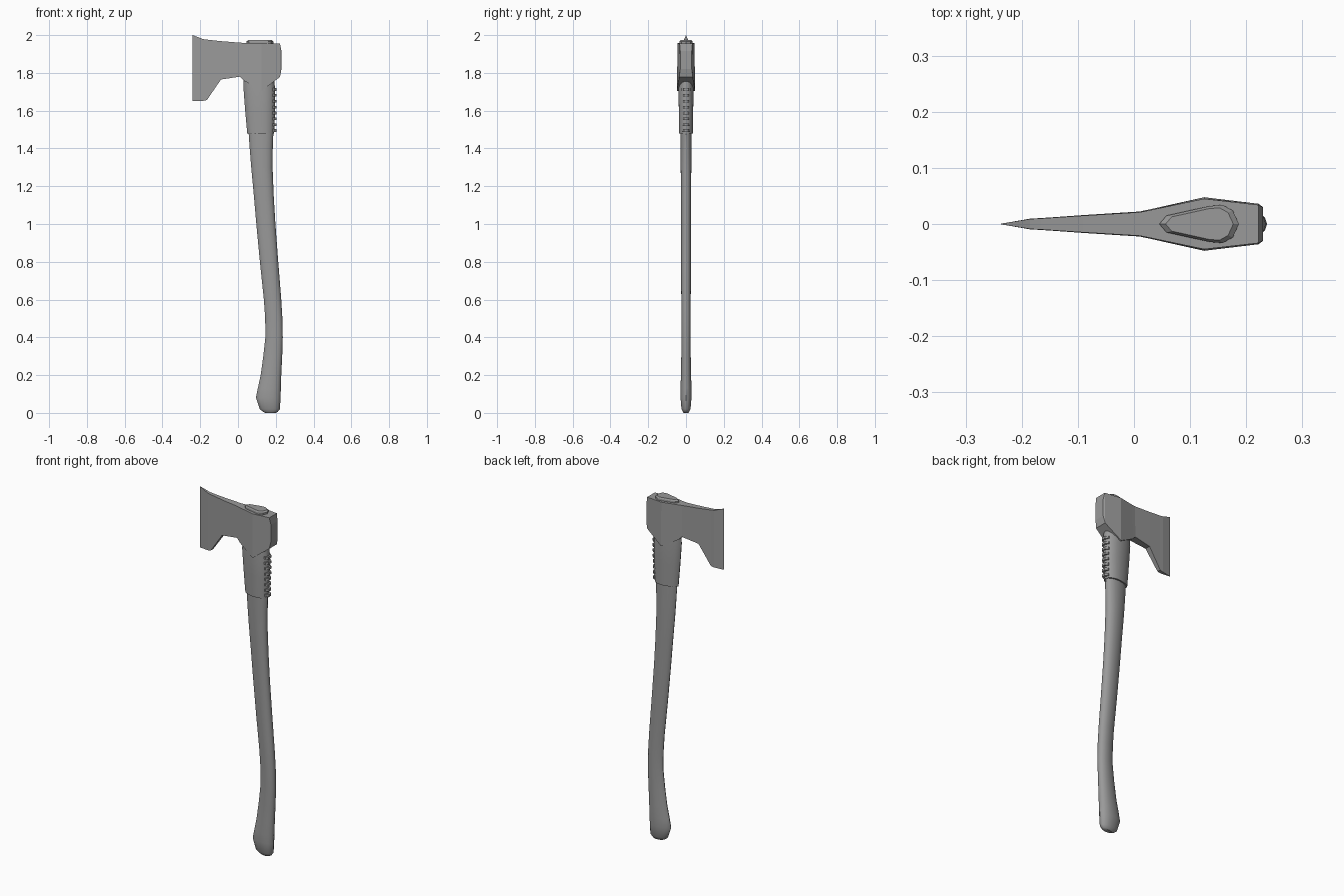
import bpy, bmesh
from math import sin, cos, pi, radians

cube = bpy.data.objects.get("Cube")
if cube:
    bpy.data.objects.remove(cube, do_unlink=True)

grey = bpy.data.materials.new("plain grey")
grey.use_nodes = True
colour = (0.32, 0.32, 0.32, 1)
grey.diffuse_color = colour
grey.node_tree.nodes["Principled BSDF"].inputs["Base Color"].default_value = colour


def loft(name, rings, smooth=0):
    """Skin a list of equally sized vertex rings and cap both ends."""
    bm = bmesh.new()
    loops = [[bm.verts.new(p) for p in ring] for ring in rings]
    count = len(loops[0])
    for a, b in zip(loops, loops[1:]):
        for i in range(count):
            j = (i + 1) % count
            bm.faces.new((a[i], a[j], b[j], b[i]))
    bm.faces.new(loops[0])
    bm.faces.new(loops[-1])
    bmesh.ops.remove_doubles(bm, verts=bm.verts, dist=0.0002)
    bmesh.ops.recalc_face_normals(bm, faces=bm.faces)
    mesh = bpy.data.meshes.new(name)
    bm.to_mesh(mesh)
    bm.free()
    mesh.materials.append(grey)
    obj = bpy.data.objects.new(name, mesh)
    bpy.context.collection.objects.link(obj)
    if smooth:
        bpy.ops.object.select_all(action='DESELECT')
        obj.select_set(True)
        bpy.context.view_layer.objects.active = obj
        bpy.ops.object.shade_smooth_by_angle(angle=radians(smooth))
    return obj


def egg(z, left, right, half, sides=16, shift=0.2):
    """Egg-shaped section, narrower towards the cutting edge."""
    mid, rad = (left + right) / 2, (right - left) / 2
    angles = [2 * pi * i / sides for i in range(sides)]
    return [(mid + rad * cos(a), half * sin(a) * (1 + shift * cos(a)), z)
            for a in angles]


# Curved handle with a swollen, rounded foot: height, left, right, half depth
handle = [
    (0.005, 0.135, 0.21, 0.016), (0.02, 0.115, 0.222, 0.024),
    (0.08, 0.095, 0.225, 0.029), (0.13, 0.105, 0.227, 0.029),
    (0.2, 0.12, 0.229, 0.027), (0.3, 0.134, 0.234, 0.025),
    (0.4, 0.145, 0.237, 0.025), (0.5, 0.144, 0.235, 0.025),
    (0.6, 0.137, 0.229, 0.025), (0.8, 0.116, 0.213, 0.026),
    (1.0, 0.097, 0.198, 0.026), (1.15, 0.084, 0.189, 0.027),
    (1.3, 0.07, 0.183, 0.028), (1.4, 0.062, 0.184, 0.028),
    (1.5, 0.055, 0.188, 0.028),
]
foot = egg(0, 0.145, 0.2, 0.012)
loft("handle", [foot] + [egg(*s) for s in handle], 40)

# Thicker sleeve below the head
sleeve = [(1.478, 0.049, 0.191, 0.036), (1.6, 0.038, 0.196, 0.038),
          (1.72, 0.029, 0.196, 0.04), (1.78, 0.03, 0.19, 0.036)]
loft("sleeve", [egg(*s) for s in sleeve], 40)

# Raised grip ribs on the back of the sleeve
for i in range(8):
    z = 1.495 + 0.031 * i
    half = 0.02 + 0.0006 * i
    ring = [(0.165, -half), (0.19, -half), (0.203, -half * 0.5),
            (0.203, half * 0.5), (0.19, half), (0.165, half)]
    loft(f"grip_rib_{i + 1}", [[(x, y, z + dz) for x, y in ring]
                               for dz in (-0.007, 0.007)])

# Head stations from the edge to the poll: x, half thickness, top, bottom
stations = [
    (-0.24, 0, 2.0, 1.65), (-0.185, 0.009, 1.979, 1.652),
    (-0.165, 0.01, 1.976, 1.656), (-0.09, 0.015, 1.968, 1.765),
    (0.01, 0.021, 1.96, 1.78), (0.03, 0.025, 1.959, 1.76),
    (0.125, 0.045, 1.957, 1.705), (0.222, 0.034, 1.956, 1.778),
]
rings = [[(x, -h, top), (x, h, top), (x, h * 1.06, low), (x, -h * 1.06, low)]
         for x, h, top, low in stations]
rings.append([(0.23, -0.03, 1.915), (0.23, 0.03, 1.915),
              (0.23, 0.03, 1.82), (0.23, -0.03, 1.82)])
loft("axe_head", rings)

# Stepped wedge showing through the top of the eye
outline = [(0.045, 0), (0.058, -0.015), (0.135, -0.032), (0.158, -0.034),
           (0.176, -0.024), (0.187, 0), (0.176, 0.024), (0.158, 0.034),
           (0.135, 0.032), (0.058, 0.015)]
loft("eye_wedge", [[(0.12 + (x - 0.12) * k, y * k, z) for x, y in outline]
                   for z, k in ((1.94, 1), (1.967, 1), (1.975, 0.85))])
